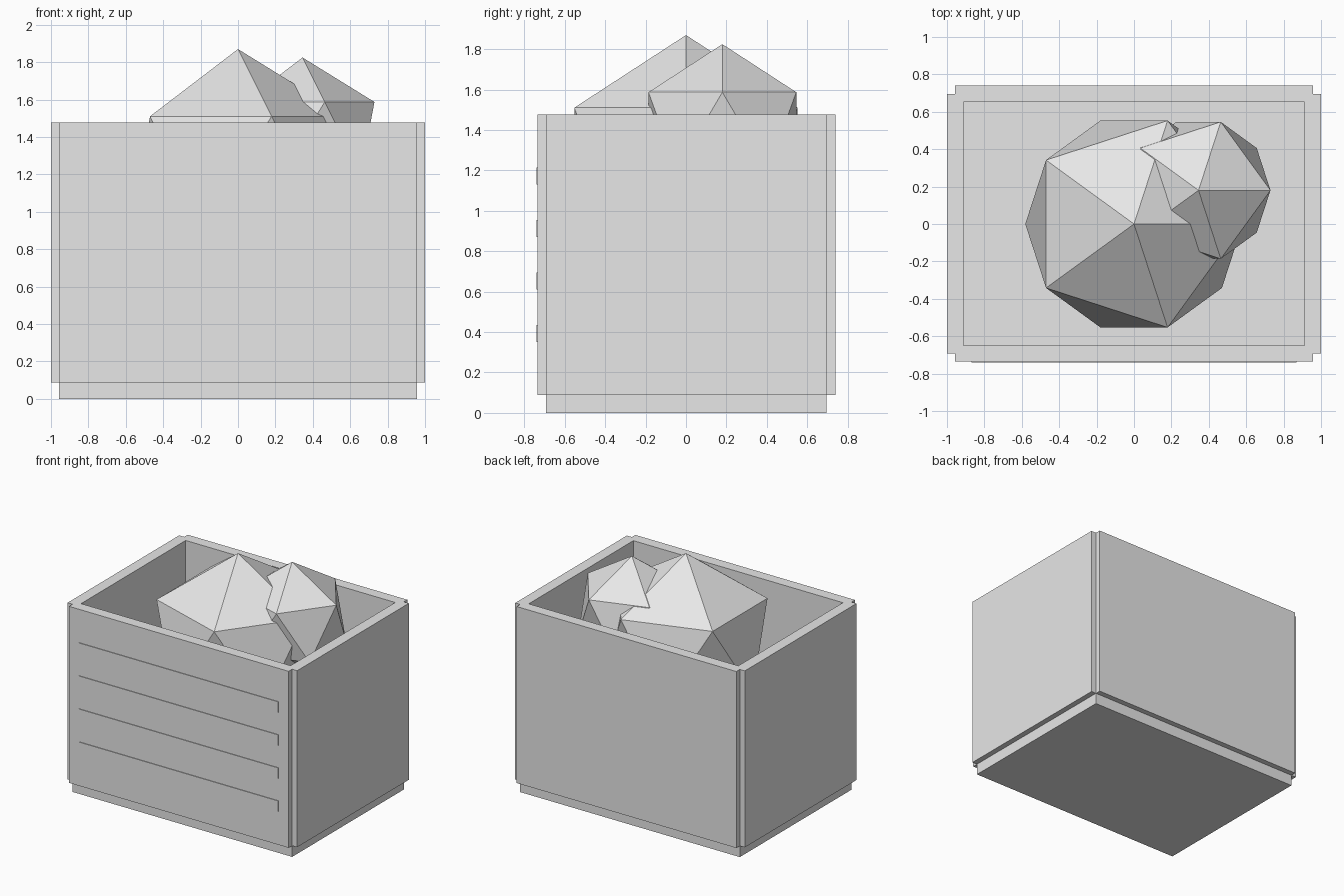
import bpy

if "Cube" in bpy.data.objects:
    bpy.data.objects.remove(bpy.data.objects["Cube"], do_unlink=True)

grey = bpy.data.materials.new("light_grey")
grey.use_nodes = True
colour = (0.8, 0.8, 0.8, 1)
grey.diffuse_color = colour
grey.node_tree.nodes["Principled BSDF"].inputs["Base Color"].default_value = colour

HALF_X, HALF_Y = 0.956, 0.694   # base half sizes, walls are centred on its edge
WALL = 0.0436                   # half wall thickness
BASE_TOP, RIM = 0.088, 1.477
SHIFT = 0.002


def finish(obj, name):
    obj.name = obj.data.name = name
    obj.data.materials.clear()
    obj.data.materials.append(grey)
    for face in obj.data.polygons:
        face.use_smooth = False
    return obj


def box(name, low, high):
    centre = [(a + b) / 2 for a, b in zip(low, high)]
    bpy.ops.mesh.primitive_cube_add(size=1, location=centre)
    obj = bpy.context.object
    obj.scale = [b - a for a, b in zip(low, high)]
    bpy.ops.object.transform_apply(location=False, rotation=False, scale=True)
    return finish(obj, name)


def boulder(name, radius, centre):
    bpy.ops.mesh.primitive_ico_sphere_add(subdivisions=1, radius=radius, location=centre)
    return finish(bpy.context.object, name)


def prism(name, loops, bottom, top):
    """Extrude closed outlines; an inner outline becomes a hole."""
    curve = bpy.data.curves.new(name + "_outline", "CURVE")
    curve.dimensions = "2D"
    curve.fill_mode = "BOTH"
    curve.extrude = (top - bottom) / 2
    for loop in loops:
        spline = curve.splines.new("POLY")
        spline.points.add(len(loop) - 1)
        for point, (x, y) in zip(spline.points, loop):
            point.co = (x, y, 0, 1)
        spline.use_cyclic_u = True
    helper = bpy.data.objects.new(name + "_outline", curve)
    bpy.context.collection.objects.link(helper)
    bpy.context.view_layer.update()
    depsgraph = bpy.context.evaluated_depsgraph_get()
    mesh = bpy.data.meshes.new_from_object(helper.evaluated_get(depsgraph))
    bpy.data.objects.remove(helper, do_unlink=True)
    obj = bpy.data.objects.new(name, mesh)
    bpy.context.collection.objects.link(obj)
    obj.location = (0, SHIFT, (bottom + top) / 2)
    return finish(obj, name)


# Base plate
box("base", (-HALF_X, SHIFT - HALF_Y, 0), (HALF_X, SHIFT + HALF_Y, BASE_TOP))

# Four walls with notched outer corners
outer = []
for sx, sy in ((1, 1), (-1, 1), (-1, -1), (1, -1)):
    corner = [(sx * (HALF_X + WALL), sy * HALF_Y),
              (sx * HALF_X, sy * HALF_Y),
              (sx * HALF_X, sy * (HALF_Y + WALL))]
    outer += corner if sx * sy > 0 else corner[::-1]
ix, iy = HALF_X - WALL, HALF_Y - WALL
inner = [(ix, iy), (-ix, iy), (-ix, -iy), (ix, -iy)]
prism("walls", [outer, inner], BASE_TOP, RIM)

# Raised slats on the front
front = SHIFT - HALF_Y - WALL
for i in range(4):
    z = 0.393 + i * 0.26
    box(f"front_slat_{i + 1}", (-0.869, front - 0.005, z - 0.042),
        (0.869, front + 0.02, z + 0.042))

# Faceted lumps heaped inside
boulder("large_lump", 0.65, (0, 0, 1.22))
boulder("small_lump", 0.43, (0.345, 0.18, 1.395))
